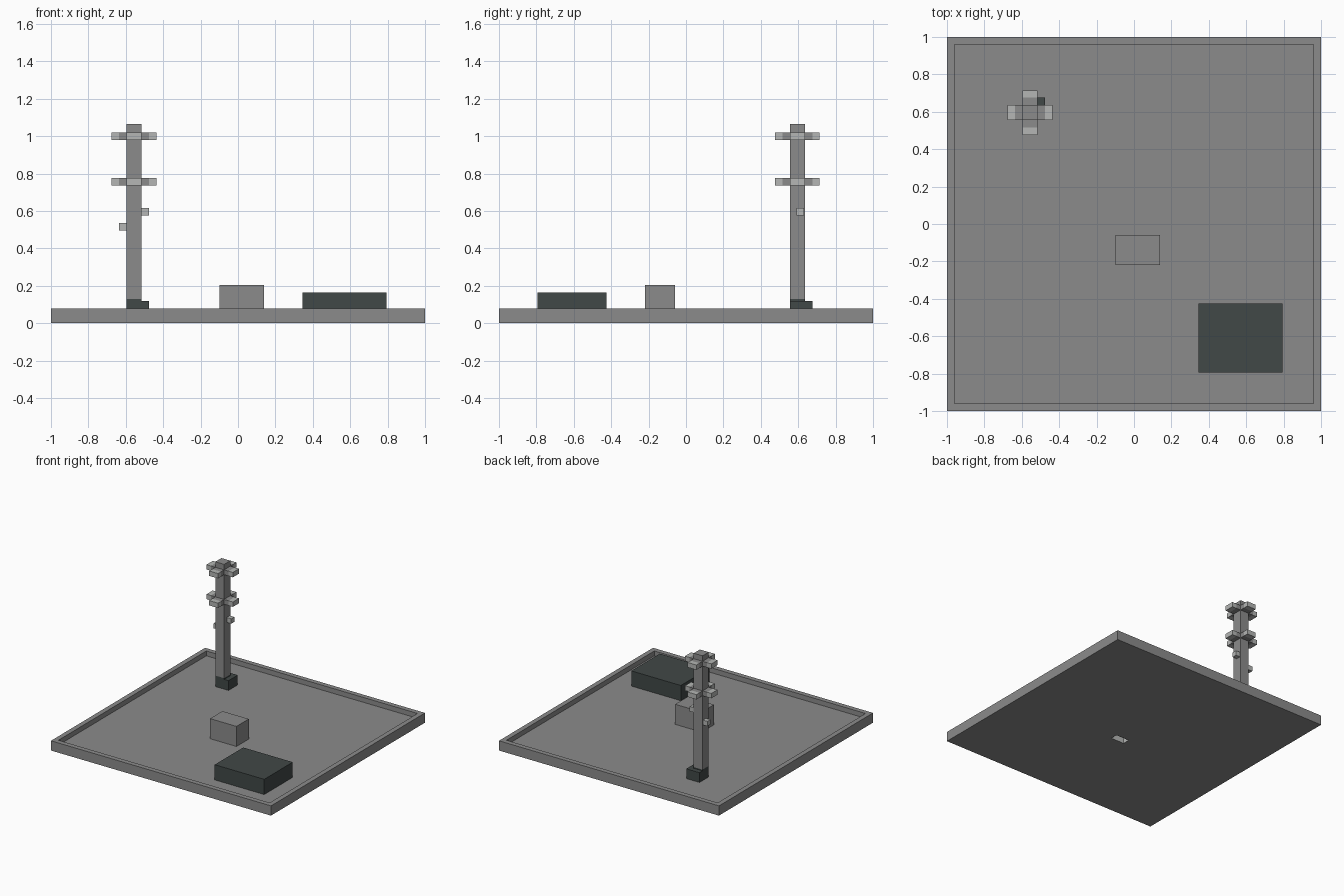
import bpy
import bmesh

cube = bpy.data.objects.get("Cube")
if cube:
    bpy.data.objects.remove(cube, do_unlink=True)


def material(name, rgb):
    mat = bpy.data.materials.new(name)
    mat.use_nodes = True
    mat.diffuse_color = (*rgb, 1)
    mat.node_tree.nodes["Principled BSDF"].inputs["Base Color"].default_value = (*rgb, 1)
    return mat


GREY = material("mid grey", (0.26, 0.26, 0.26))
LIGHT = material("light grey", (0.46, 0.47, 0.46))
DARK = material("dark slate", (0.053, 0.065, 0.063))


def finish(name, bm, *mats):
    mesh = bpy.data.meshes.new(name)
    bmesh.ops.recalc_face_normals(bm, faces=bm.faces)
    bm.to_mesh(mesh)
    bm.free()
    for mat in mats:
        mesh.materials.append(mat)
    obj = bpy.data.objects.new(name, mesh)
    bpy.context.collection.objects.link(obj)
    return obj


def box(name, x, y, z, *mats):
    """Box given by its (low, high) range on each axis."""
    bm = bmesh.new()
    bmesh.ops.create_cube(bm, size=1)
    for v in bm.verts:
        v.co = [r[0] if c < 0 else r[1] for c, r in zip(v.co, (x, y, z))]
    return finish(name, bm, *mats)


def cut(target, cutter):
    mod = target.modifiers.new("cut", "BOOLEAN")
    mod.object = cutter
    mod.solver = "EXACT"
    cutter.hide_render = True
    cutter.hide_set(True)
    cutter.display_type = "WIRE"


FLOOR = 0.04

# Tray with a raised rim
tray = box("tray", (-1, 1), (-1, 1), (0, 0.08), GREY)
cut(tray, box("tray_cutter", (-0.96, 0.96), (-0.96, 0.96), (FLOOR, 0.2), GREY))

# Blocks standing on the tray
small_block = box("small_block", (-0.1, 0.14), (-0.22, -0.06), (FLOOR, 0.205), GREY, LIGHT)
box("dark_block", (0.345, 0.795), (-0.795, -0.425), (FLOOR, 0.165), DARK)

# Narrow slot from the underside up into the small block
slot = box("slot_cutter", (-0.04, 0.08), (-0.17, -0.11), (-0.1, 0.16), LIGHT)
cut(tray, slot)
cut(small_block, slot)
tray.data.materials.append(LIGHT)

# Post with its dark footing
PX, PY, H = -0.555, 0.595, 0.04
post_x, post_y = (PX - H, PX + H), (PY - H, PY + H)
box("post_footing", (PX - H, PX + 2 * H), (PY - H, PY + 2 * H), (FLOOR, 0.12), DARK)
box("post_collar", post_x, post_y, (0.12, 0.13), DARK)
box("post", post_x, post_y, (0.13, 1.065), GREY)

# Two tiers of four arms, each with a light tip
for tier, z in (("lower", 0.757), ("upper", 1.0)):
    zr = (z - 0.02, z + 0.02)
    for side, s in (("right", -1), ("left", 1)):
        for part, near, mat in (("arm", H, GREY), ("tip", 2 * H, LIGHT)):
            ends = sorted((s * near, s * (near + H)))
            box(f"{tier}_{side}_{part}", [PX + e for e in ends], post_y, zr, mat)
            end = "front" if s < 0 else "back"
            box(f"{tier}_{end}_{part}", post_x, [PY + e for e in ends], zr, mat)

# Small pegs on the sides of the post
peg_y = (PY - 0.005, PY + 0.035)
box("left_peg", (PX + H, PX + 2 * H), peg_y, (0.575, 0.615), LIGHT)
box("right_peg", (PX - 2 * H, PX - H), peg_y, (0.495, 0.535), LIGHT)
